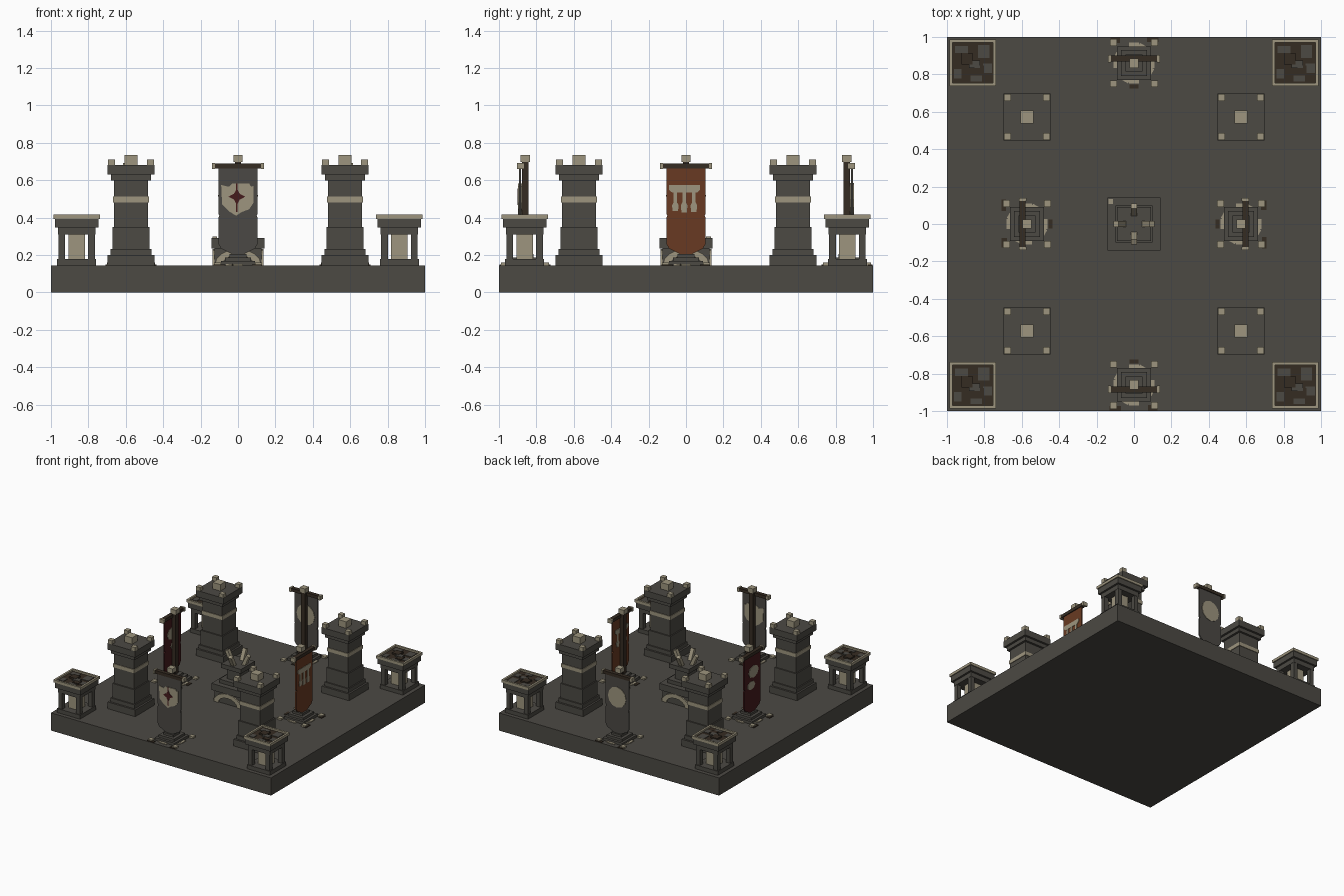
import bpy, bmesh
from math import pi, sin, cos, radians
from mathutils import Matrix, Vector

cube = bpy.data.objects.get("Cube")
if cube:
    bpy.data.objects.remove(cube, do_unlink=True)


def material(name, r, g, b):
    m = bpy.data.materials.new(name)
    m.use_nodes = True
    m.diffuse_color = (r, g, b, 1)
    bsdf = next(n for n in m.node_tree.nodes if n.type == 'BSDF_PRINCIPLED')
    bsdf.inputs["Base Color"].default_value = (r, g, b, 1)
    bsdf.inputs["Roughness"].default_value = 0.9
    return m


STONE = material("dark stone", 0.072, 0.067, 0.057)
BONE = material("pale bone stone", 0.34, 0.30, 0.21)
WOOD = material("dark brown wood", 0.036, 0.025, 0.016)
RUST = material("rust cloth", 0.14, 0.042, 0.016)
RED = material("dark red cloth", 0.06, 0.011, 0.012)
GREY = material("grey cloth", 0.07, 0.066, 0.058)

FLOOR = 0.145


def finish(bm, name, mat, places):
    """Place one shared mesh at every (x, y, turn)."""
    bmesh.ops.recalc_face_normals(bm, faces=bm.faces)
    mesh = bpy.data.meshes.new(name)
    bm.to_mesh(mesh)
    bm.free()
    mesh.materials.append(mat)
    for x, y, turn in places:
        ob = bpy.data.objects.new(name, mesh)
        ob.location = (x, y, 0)
        ob.rotation_euler.z = turn
        bpy.context.collection.objects.link(ob)


def add_box(bm, x, y, w, d, z0, z1, tilt=None):
    m = Matrix.Translation((x, y, (z0 + z1) / 2))
    if tilt:
        m = m @ tilt
    bmesh.ops.create_cube(bm, size=1, matrix=m @ Matrix.Diagonal((w, d, z1 - z0, 1)))


def boxes(name, mat, places, items):
    bm = bmesh.new()
    for item in items:
        add_box(bm, *item)
    finish(bm, name, mat, places)


def stack(name, mat, places, levels):
    """Centred square blocks given as (width, bottom, top)."""
    boxes(name, mat, places, [(0, 0, w, w, a, b) for w, a, b in levels])


def add_plate(bm, points, y0, y1):
    """Upright outline in x and z, extruded along y."""
    face = bm.faces.new([bm.verts.new((x, y0, z)) for x, z in points])
    out = bmesh.ops.extrude_face_region(bm, geom=[face])
    verts = [v for v in out["geom"] if isinstance(v, bmesh.types.BMVert)]
    bmesh.ops.translate(bm, verts=verts, vec=(0, y1 - y0, 0))


def plates(name, mat, places, outlines, y0, y1):
    bm = bmesh.new()
    for points in outlines:
        add_plate(bm, points, y0, y1)
    finish(bm, name, mat, places)


def disc(x, z, rx, rz, n=12):
    return [(x + rx * cos(2 * pi * i / n), z + rz * sin(2 * pi * i / n)) for i in range(n)]


def corners(r):
    return [(sx * r, sy * r) for sx in (-1, 1) for sy in (-1, 1)]


HERE = [(0, 0, 0)]

# Ground slab
boxes("ground_slab", STONE, HERE, [(0, 0, 2, 2, 0, FLOOR)])

# Four towers
towers = [(x, y, 0) for x, y in corners(0.572)]
stack("tower_body", STONE, towers, [
    (0.25, FLOOR, 0.20), (0.22, 0.20, 0.232), (0.2, 0.232, 0.35), (0.18, 0.35, 0.6),
    (0.215, 0.598, 0.63), (0.25, 0.63, 0.682)])
stack("tower_band", BONE, towers, [(0.19, 0.482, 0.512)])
boxes("tower_merlons", BONE, towers,
      [(x, y, 0.038, 0.038, 0.68, 0.712) for x, y in corners(0.105)]
      + [(0, 0, 0.07, 0.07, 0.68, 0.735)])

# Four corner braziers
braziers = [(x, y, 0) for x, y in corners(0.863)]
stack("brazier_foot_and_tray", STONE, braziers,
      [(0.21, FLOOR, 0.178), (0.2, 0.31, 0.35), (0.232, 0.348, 0.397)])
boxes("brazier_posts", STONE, braziers,
      [(x, y, 0.036, 0.036, 0.175, 0.315) for x, y in corners(0.08)])
stack("brazier_core", BONE, braziers, [(0.088, 0.175, 0.312)])
boxes("brazier_rim", BONE, braziers,
      [(0, s * 0.116, 0.248, 0.016, 0.394, 0.416) for s in (-1, 1)]
      + [(s * 0.116, 0, 0.016, 0.216, 0.394, 0.416) for s in (-1, 1)])
stack("brazier_coal_bed", WOOD, braziers, [(0.216, 0.39, 0.402)])
boxes("brazier_ash", STONE, braziers, [
    (-0.06, 0.07, 0.07, 0.04, 0.395, 0.406), (0.06, 0.06, 0.06, 0.07, 0.395, 0.406),
    (0.08, -0.03, 0.05, 0.05, 0.395, 0.406), (-0.08, -0.06, 0.04, 0.05, 0.395, 0.406),
    (0.01, -0.01, 0.06, 0.04, 0.395, 0.412), (0.02, -0.085, 0.06, 0.03, 0.395, 0.406)])
boxes("brazier_coals", WOOD, braziers,
      [(-0.03, 0.02, 0.06, 0.06, 0.395, 0.414), (0.035, -0.04, 0.05, 0.05, 0.395, 0.41)])

# Four banners facing outward
front, right = (0, -0.86, 0), (0.572, 0, pi / 2)
back, left = (0, 0.86, pi), (-0.572, 0, -pi / 2)
banners = [front, right, back, left]
stack("banner_pedestal", STONE, banners,
      [(0.18, FLOOR, 0.167), (0.14, 0.167, 0.187), (0.09, 0.187, 0.205)])
stack("banner_pole", WOOD, banners, [(0.034, 0.2, 0.7)])
boxes("banner_crossbar", WOOD, banners, [(0, -0.024, 0.26, 0.032, 0.664, 0.69)])
stack("banner_finial", BONE, banners, [(0.05, 0.698, 0.735)])
boxes("banner_bar_ends", BONE, banners,
      [(s * 0.132, -0.024, 0.016, 0.04, 0.66, 0.692) for s in (-1, 1)])

half = [(0.105, 0.67), (0.105, 0.42), (0.1, 0.41), (0.105, 0.4),
        (0.105, 0.26), (0.09, 0.235), (0.06, 0.22), (0.03, 0.205)]
cloth = half + [(-x, z) for x, z in reversed(half)]
FACE, REAR = -0.033, -0.021
for name, mat, where in (("grey_banner", GREY, [front, back]),
                         ("rust_banner", RUST, [right]), ("red_banner", RED, [left])):
    plates(name, mat, where, [cloth], FACE, REAR)

# Banner emblems, showing through on both sides of the cloth
OUT, IN = FACE - 0.004, REAR + 0.004
shield = [(-0.09, 0.575), (-0.05, 0.565), (-0.03, 0.582), (0.06, 0.582), (0.07, 0.565),
          (0.083, 0.57), (0.083, 0.48), (0.06, 0.445), (0.02, 0.43), (-0.01, 0.41),
          (-0.05, 0.435), (-0.085, 0.47)]
plates("shield_emblem", BONE, [front], [shield], OUT, IN)
cx, cz = -0.006, 0.512
star = [(cx + r * cos(i * pi / 4), cz + r * sin(i * pi / 4))
        for i, r in enumerate([0.045, 0.022] * 4)]
stem = [(cx - 0.004, 0.43), (cx + 0.004, 0.43), (cx + 0.004, 0.582), (cx - 0.004, 0.582)]
plates("shield_star", RED, [front], [star], OUT - 0.003, OUT + 0.001)
plates("shield_stem", RED, [front], [stem], OUT - 0.002, OUT + 0.001)
plates("round_emblem", BONE, [back], [disc(0, 0.5, 0.082, 0.085)], OUT, IN)

bar = [(-0.092, 0.575), (0.075, 0.575), (0.075, 0.55), (0.06, 0.535), (-0.075, 0.535), (-0.092, 0.55)]
drips = [bar]
for x, low in ((-0.057, 0.435), (-0.01, 0.428), (0.042, 0.43)):
    drips.append([(x - 0.01, 0.54), (x + 0.01, 0.54), (x + 0.01, 0.48), (x + 0.018, 0.465),
                  (x + 0.014, low), (x - 0.014, low), (x - 0.018, 0.465), (x - 0.01, 0.48)])
plates("drip_emblem", BONE, [right], drips, OUT, IN)
plates("broken_emblem", BONE, [left],
       [disc(0.01, 0.53, 0.065, 0.05, 8), disc(-0.02, 0.425, 0.05, 0.035, 7)], OUT, IN)

# Rubble around each banner foot: broken ring, corner stones, splinters
bm = bmesh.new()
for i in range(12):
    a = i * pi / 6
    if i % 3 != 1:
        tilt = Matrix.Rotation(a, 4, 'Z')
        add_box(bm, 0.094 * cos(a), 0.094 * sin(a), 0.032, 0.052, FLOOR - 0.01, FLOOR + 0.006, tilt)
finish(bm, "banner_foot_ring", BONE, banners)
boxes("banner_corner_stones", BONE, banners,
      [(x, y, 0.036, 0.036, FLOOR - 0.01, FLOOR + 0.014) for x, y in corners(0.11)])
boxes("banner_splinters", WOOD, banners,
      [(-0.1, -0.125, 0.06, 0.025, FLOOR - 0.01, FLOOR + 0.005),
       (0.1, -0.122, 0.05, 0.03, FLOOR - 0.01, FLOOR + 0.005),
       (0.0, 0.125, 0.05, 0.02, FLOOR - 0.01, FLOOR + 0.004)])

# Central altar
stack("altar_body", STONE, HERE, [
    (0.25, FLOOR, 0.24), (0.285, 0.236, 0.29), (0.2, 0.29, 0.32), (0.12, 0.32, 0.42),
    (0.18, 0.41, 0.445)])
sides = [(0, 0, i * pi / 2) for i in range(4)]
arc = [i * pi / 8 for i in range(9)]
arch = ([(0.125 * cos(a), FLOOR + 0.088 * sin(a)) for a in arc]
        + [(0.085 * cos(a), FLOOR + 0.055 * sin(a)) for a in reversed(arc)])
plates("altar_arch", BONE, sides, [arch], -0.136, -0.12)
boxes("altar_crown_spikes", BONE, sides,
      [(0, -0.075, 0.032, 0.028, 0.43, 0.53, Matrix.Rotation(radians(25), 4, 'X'))])
boxes("altar_chip", BONE, HERE, [(-0.125, 0.12, 0.025, 0.025, 0.285, 0.298)])
